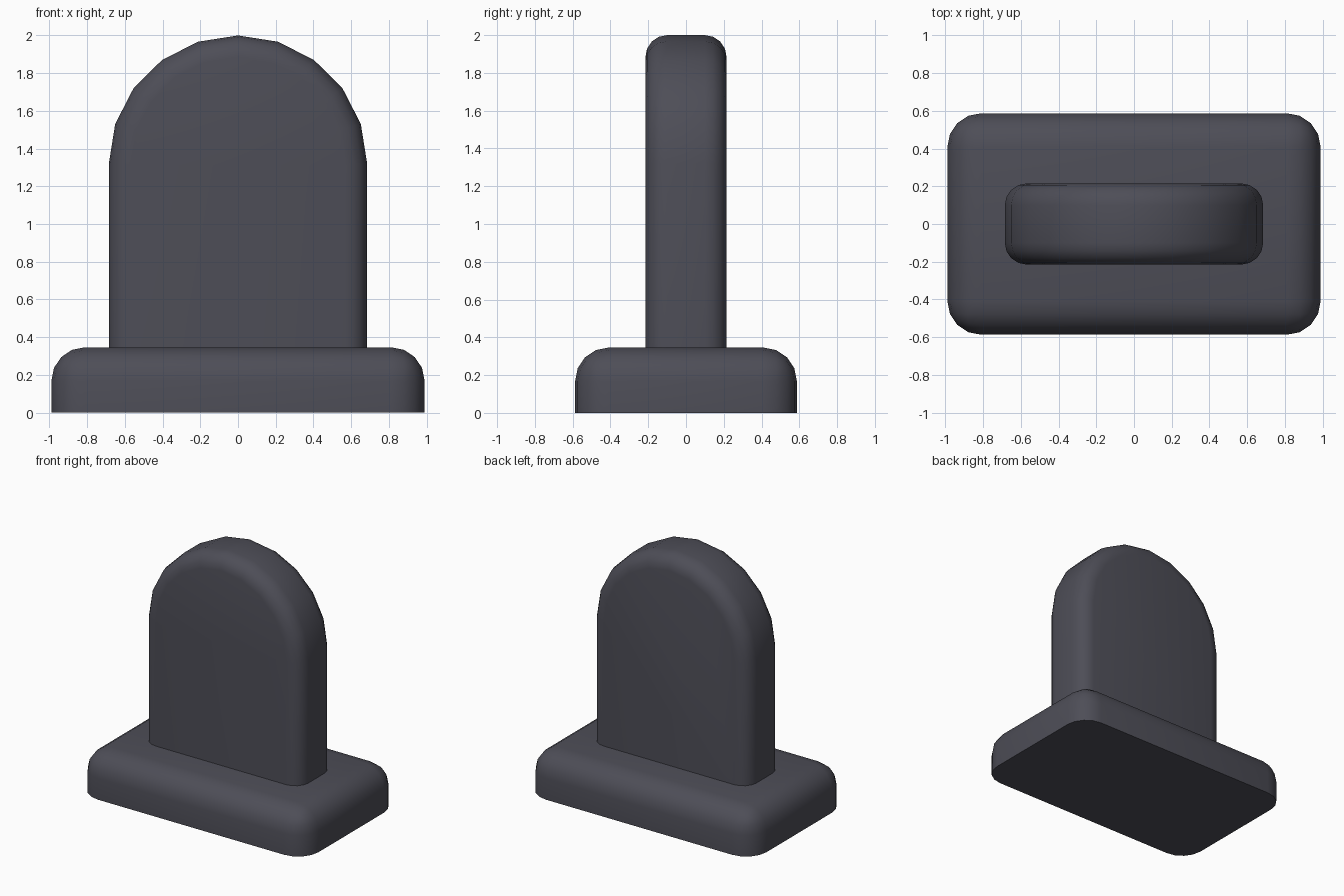
import bpy, bmesh, math

if "Cube" in bpy.data.objects:
    bpy.data.objects.remove(bpy.data.objects["Cube"])

stone = bpy.data.materials.new("dark slate stone")
stone.diffuse_color = (0.075, 0.075, 0.095, 1.0)
stone.use_nodes = True
stone.node_tree.nodes["Principled BSDF"].inputs["Base Color"].default_value = stone.diffuse_color


def extruded(name, outline, direction, bevel_rule, radius, segments):
    """Extrude a flat outline, round the chosen edges and shade smooth."""
    bm = bmesh.new()
    face = bm.faces.new([bm.verts.new(p) for p in outline])
    grown = bmesh.ops.extrude_face_region(bm, geom=[face], use_keep_orig=True)
    verts = [g for g in grown["geom"] if isinstance(g, bmesh.types.BMVert)]
    bmesh.ops.translate(bm, vec=direction, verts=verts)
    bmesh.ops.recalc_face_normals(bm, faces=bm.faces[:])
    edges = [e for e in bm.edges if bevel_rule(*[v.co for v in e.verts])]
    bmesh.ops.bevel(bm, geom=edges, offset=radius, offset_type='OFFSET',
                    segments=segments, profile=0.5, affect='EDGES')
    bmesh.ops.recalc_face_normals(bm, faces=bm.faces[:])
    mesh = bpy.data.meshes.new(name)
    bm.to_mesh(mesh)
    bm.free()
    mesh.materials.append(stone)
    obj = bpy.data.objects.new(name, mesh)
    bpy.context.collection.objects.link(obj)
    bpy.ops.object.select_all(action='DESELECT')
    obj.select_set(True)
    bpy.context.view_layer.objects.active = obj
    bpy.ops.object.shade_smooth_by_angle(angle=math.radians(40))
    return obj


# Plinth: rounded everywhere except around its flat underside
extruded("plinth",
         [(-0.99, -0.587, 0), (0.99, -0.587, 0), (0.99, 0.587, 0), (-0.99, 0.587, 0)],
         (0, 0, 0.346),
         lambda a, b: max(a.z, b.z) > 0.1, 0.178, 4)

# Headstone: arched slab with rounded front and back rims, sunk into the plinth
FOOT = 0.25
arch = [(0.685 * math.cos(math.pi * i / 10), -0.215,
         1.32 + 0.68 * math.sin(math.pi * i / 10)) for i in range(11)]
extruded("headstone",
         [(0.685, -0.215, FOOT)] + arch + [(-0.685, -0.215, FOOT)],
         (0, 0.43, 0),
         lambda a, b: abs(a.y - b.y) < 0.01 and max(a.z, b.z) > FOOT + 0.01, 0.115, 4)
